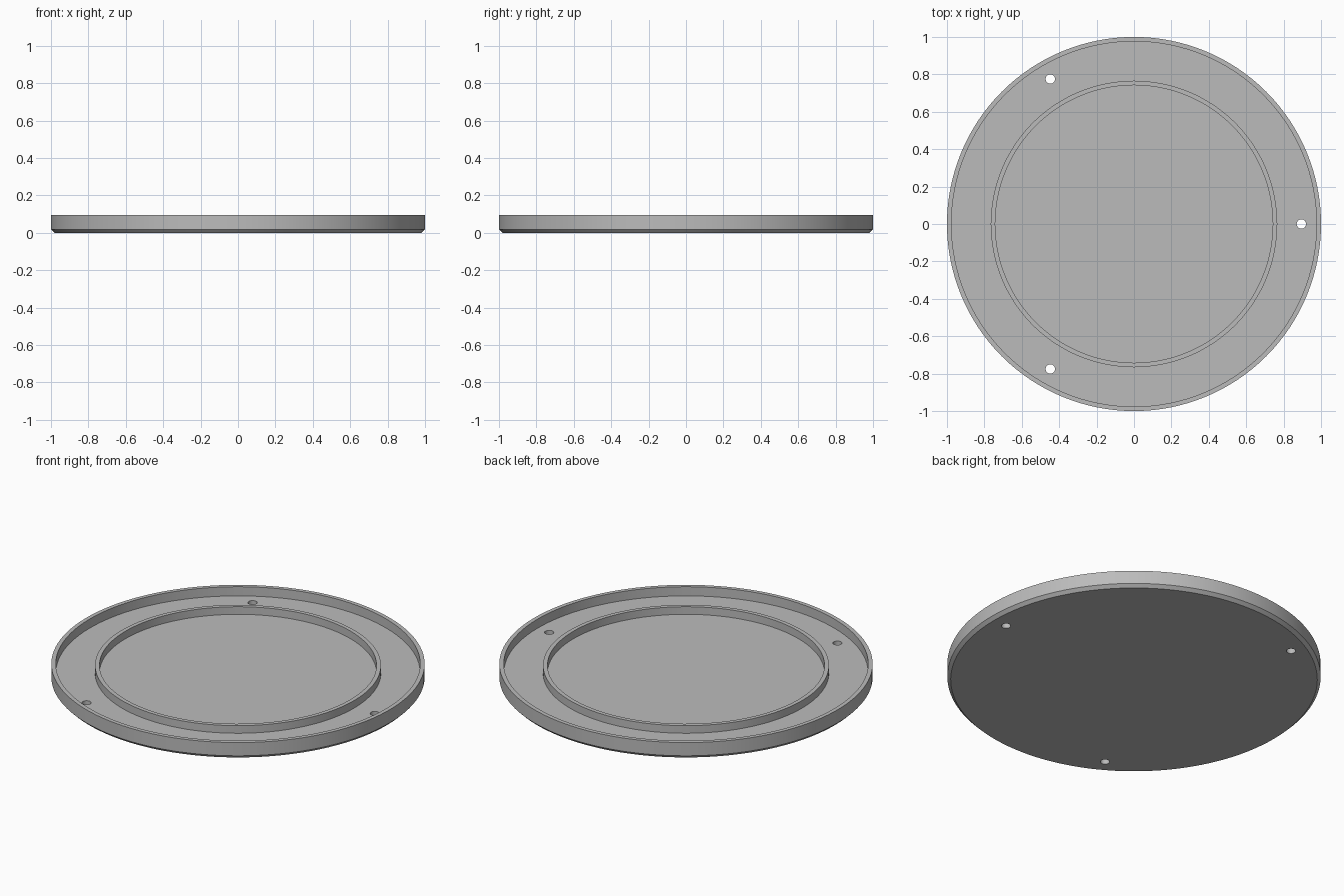
import bpy, bmesh
from math import cos, sin, pi, radians

cube = bpy.data.objects.get("Cube")
if cube:
    bpy.data.objects.remove(cube)

SEGMENTS = 128

grey = bpy.data.materials.new("plain grey")
grey.use_nodes = True
colour = (0.5, 0.5, 0.5, 1)
grey.diffuse_color = colour
grey.node_tree.nodes["Principled BSDF"].inputs["Base Color"].default_value = colour


def lathe(name, profile, segments, centre=(0, 0)):
    """Turn (radius, height) points around a vertical axis and cap both ends."""
    bm = bmesh.new()
    rings = []
    for r, z in profile:
        angles = [2 * pi * i / segments for i in range(segments)]
        rings.append([bm.verts.new((centre[0] + r * cos(a), centre[1] + r * sin(a), z))
                      for a in angles])
    for low, high in zip(rings, rings[1:]):
        for i in range(segments):
            j = (i + 1) % segments
            bm.faces.new((low[i], low[j], high[j], high[i]))
    bm.faces.new(rings[0][::-1])
    bm.faces.new(rings[-1])
    bmesh.ops.recalc_face_normals(bm, faces=bm.faces)
    mesh = bpy.data.meshes.new(name)
    bm.to_mesh(mesh)
    bm.free()
    mesh.materials.append(grey)
    obj = bpy.data.objects.new(name, mesh)
    bpy.context.collection.objects.link(obj)
    return obj


# Dish: chamfered base, outer rim, flat channel, raised inner ring, floor
FLOOR, RING_TOP, RIM_TOP = 0.042, 0.087, 0.096
dish = lathe("round_dish", [
    (0.982, 0), (1, 0.018), (1, RIM_TOP), (0.976, RIM_TOP), (0.976, FLOOR),
    (0.766, FLOOR), (0.766, RING_TOP), (0.742, RING_TOP), (0.742, FLOOR),
], SEGMENTS)

# Three screw holes through the channel
bpy.context.view_layer.objects.active = dish
dish.select_set(True)
for k in range(3):
    a = radians(120 * k)
    cutter = lathe("hole_cutter", [(0.025, -0.1), (0.025, 0.2)], 32,
                   (0.895 * cos(a), 0.895 * sin(a)))
    cutter.hide_render = True
    cut = dish.modifiers.new("screw_hole", "BOOLEAN")
    cut.operation = "DIFFERENCE"
    cut.solver = "EXACT"
    cut.object = cutter
    bpy.ops.object.modifier_apply(modifier=cut.name)
    bpy.data.objects.remove(cutter)

bpy.ops.object.shade_smooth_by_angle(angle=radians(30))
